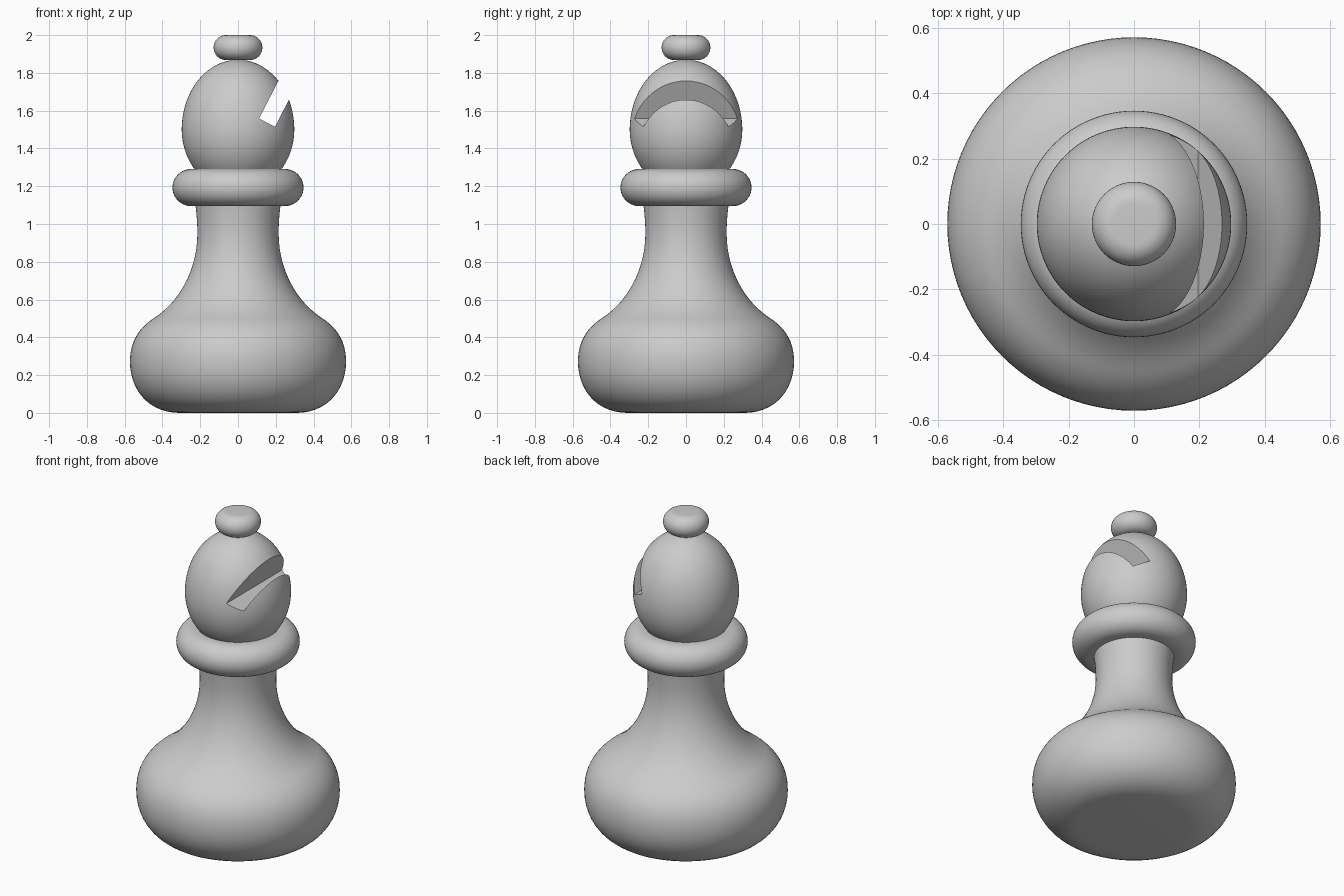
import bpy
import bmesh
import math
from mathutils import Matrix, Vector
from mathutils.geometry import interpolate_bezier

SEGMENTS = 96

cube = bpy.data.objects.get("Cube")
if cube:
    bpy.data.objects.remove(cube, do_unlink=True)

# One plain grey for the whole piece
grey = bpy.data.materials.new("stone_grey")
grey.use_nodes = True
colour = (0.6, 0.6, 0.6, 1)
grey.diffuse_color = colour
grey.node_tree.nodes["Principled BSDF"].inputs["Base Color"].default_value = colour


def add_object(name, bm):
    mesh = bpy.data.meshes.new(name)
    bmesh.ops.recalc_face_normals(bm, faces=bm.faces)
    bm.to_mesh(mesh)
    bm.free()
    mesh.materials.append(grey)
    obj = bpy.data.objects.new(name, mesh)
    bpy.context.collection.objects.link(obj)
    return obj


def shade(obj, degrees=35):
    bpy.ops.object.select_all(action="DESELECT")
    obj.select_set(True)
    bpy.context.view_layer.objects.active = obj
    bpy.ops.object.shade_smooth_by_angle(angle=math.radians(degrees))


def lathe(name, profile):
    """Spin a (radius, height) profile round the z axis; open ends are capped."""
    bm = bmesh.new()
    rings = []
    for r, z in profile:
        rings.append([bm.verts.new((r * math.cos(a), r * math.sin(a), z))
                      for a in (math.tau * i / SEGMENTS for i in range(SEGMENTS))])
    for low, high in zip(rings, rings[1:]):
        for i in range(SEGMENTS):
            j = (i + 1) % SEGMENTS
            bm.faces.new((low[i], low[j], high[j], high[i]))
    bm.faces.new(rings[0])
    bm.faces.new(rings[-1])
    return add_object(name, bm)


def bezier_profile(spans, steps=14):
    points = []
    for span in spans:
        curve = interpolate_bezier(*[Vector((r, 0, z)) for r, z in span], steps)
        points += [(p.x, p.z) for p in curve][1 if points else 0:]
    return points


def round_disc(name, radius, half_height, centre_z, steps=20):
    """Flat-topped disc with a fully rounded rim."""
    angles = [math.pi * (i / steps - 0.5) for i in range(steps + 1)]
    flat = radius - half_height
    return lathe(name, [(flat + half_height * math.cos(a),
                         centre_z + half_height * math.sin(a)) for a in angles])


# Bulbous base flowing into the neck
body = lathe("base_and_neck", bezier_profile([
    [(0.31, 0), (0.47, 0), (0.572, 0.12), (0.572, 0.27)],
    [(0.572, 0.27), (0.572, 0.39), (0.515, 0.457), (0.44, 0.505)],
    [(0.44, 0.505), (0.31, 0.59), (0.215, 0.76), (0.215, 0.95)],
    [(0.215, 0.95), (0.215, 1.0), (0.218, 1.05), (0.228, 1.12)],
]))

# Collar and top knob
collar = round_disc("collar", 0.347, 0.098, 1.193)
knob = round_disc("top_knob", 0.129, 0.066, 1.934)

# Egg-shaped head, its lower end sunk in the collar
head_profile = []
for i in range(41):
    a = math.radians(-50 + 139 * i / 40)
    height = 0.37 if a > 0 else 0.33
    head_profile.append((0.298 * math.cos(a), 1.5 + height * math.sin(a)))
head = lathe("head", head_profile)

# Slanted notch cut into the left of the head
bm = bmesh.new()
bmesh.ops.create_cube(bm, size=1)
tilt = math.atan2(0.099, 0.192)
placement = (Matrix.Translation((0.1535, 0, 1.5365))
             @ Matrix.Rotation(tilt, 4, "Y")
             @ Matrix.Translation((0, 0, 0.25))
             @ Matrix.Diagonal((0.095, 1, 0.5, 1)))
bmesh.ops.transform(bm, matrix=placement, verts=bm.verts)
cutter = add_object("notch_cutter", bm)
cutter.hide_render = True
cutter.hide_set(True)
cutter.display_type = "WIRE"

for part in (body, collar, knob, head):
    shade(part)

notch = head.modifiers.new("notch", "BOOLEAN")
notch.operation = "DIFFERENCE"
notch.solver = "EXACT"
notch.object = cutter
